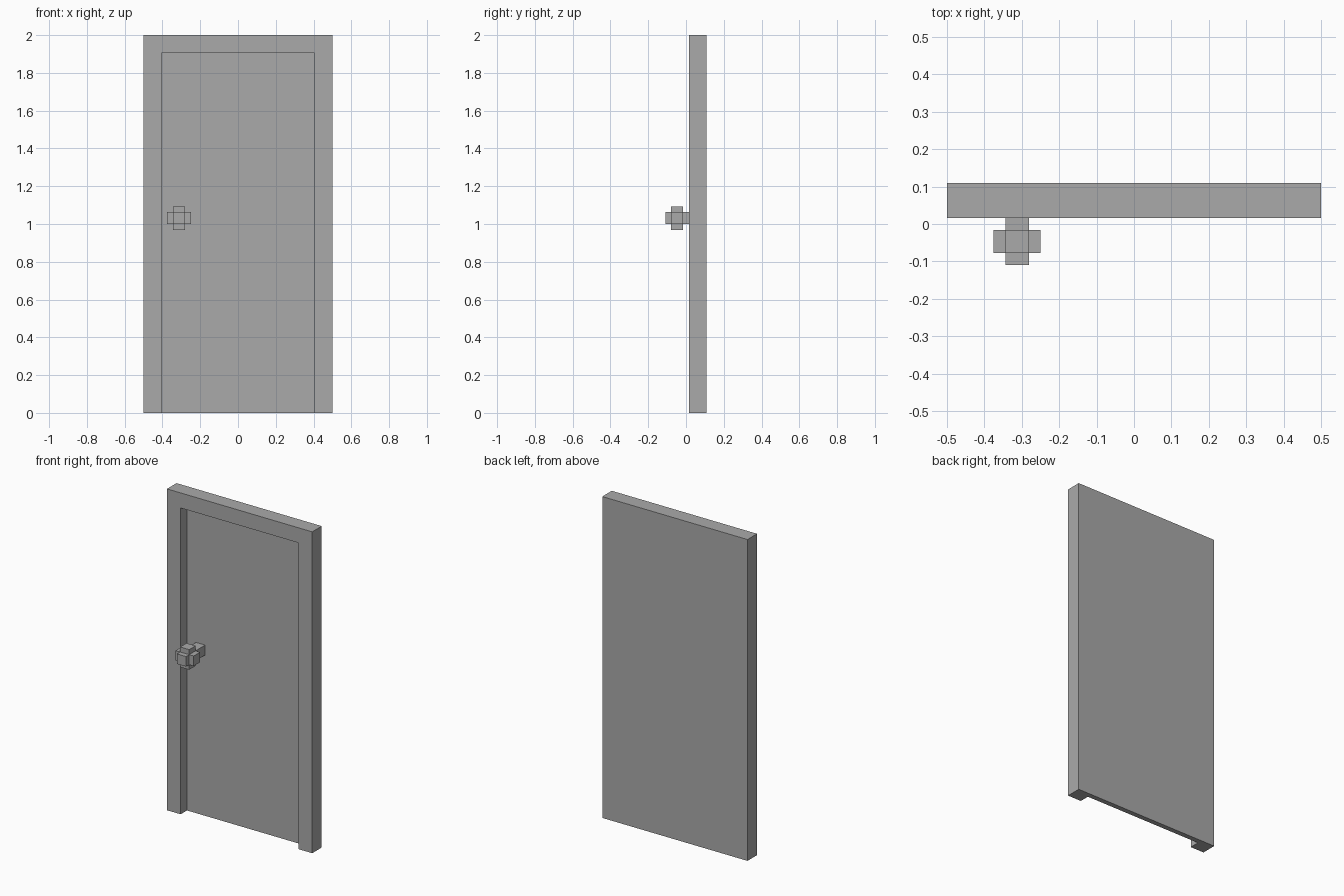
import bpy
import bmesh
from mathutils import Vector

cube = bpy.data.objects.get("Cube")
if cube:
    bpy.data.objects.remove(cube, do_unlink=True)

U = 1 / 32  # design module


def make_material(name, rgb):
    mat = bpy.data.materials.new(name)
    mat.use_nodes = True
    colour = (*rgb, 1)
    mat.diffuse_color = colour
    mat.node_tree.nodes["Principled BSDF"].inputs["Base Color"].default_value = colour
    return mat


def make_box(name, low, high, mat):
    """Axis-aligned box between two corners given in modules."""
    low, high = Vector(low) * U, Vector(high) * U
    bm = bmesh.new()
    bmesh.ops.create_cube(bm, size=1)
    for v in bm.verts:
        v.co = Vector(((low if v.co[i] < 0 else high)[i] for i in range(3)))
    mesh = bpy.data.meshes.new(name)
    bm.to_mesh(mesh)
    bm.free()
    mesh.materials.append(mat)
    obj = bpy.data.objects.new(name, mesh)
    bpy.context.collection.objects.link(obj)
    return obj


grey = make_material("plain grey", (0.4, 0.4, 0.4))

# Frame and door in one slab, with the doorway recessed from the front
door = make_box("door_and_frame", (-16, 0.5, 0), (16, 3.5, 64), grey)
cutter = make_box("doorway_cutter", (-13, -2, -2), (13, 2.5, 61), grey)
cutter.hide_render = True
cutter.hide_set(True)
recess = door.modifiers.new("doorway", "BOOLEAN")
recess.operation = "DIFFERENCE"
recess.solver = "EXACT"
recess.object = cutter

# Knob: a stem reaching the door, crossed by two short bars
x, y, z = -10, -1.5, 33
make_box("knob_stem", (x - 1, y - 2, z - 1), (x + 1, 2.5, z + 1), grey)
make_box("knob_cross_bar", (x - 2, y - 1, z - 1), (x + 2, y + 1, z + 1), grey)
make_box("knob_upright_bar", (x - 1, y - 1, z - 2), (x + 1, y + 1, z + 2), grey)
